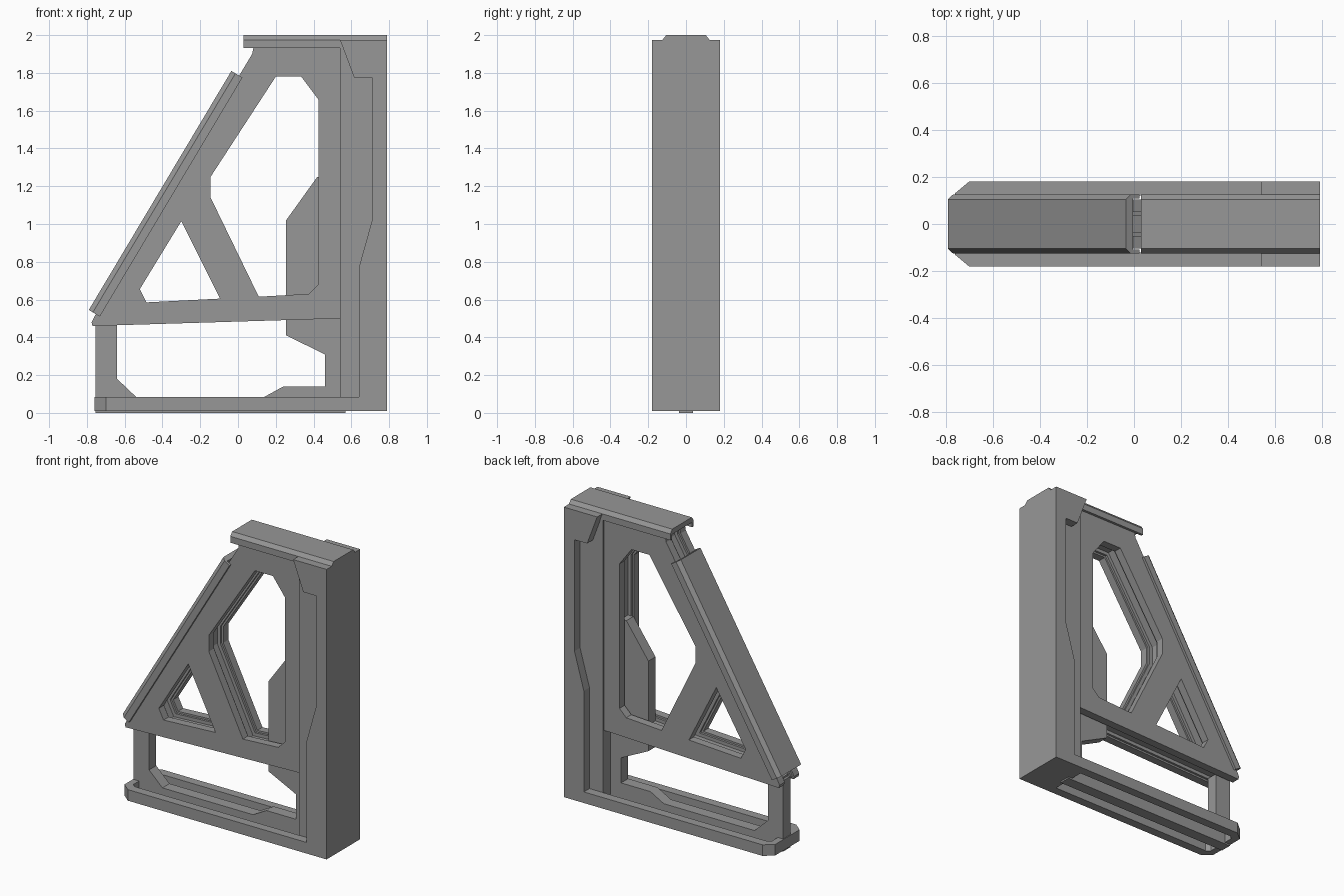
import bpy, bmesh
from mathutils import Vector

if "Cube" in bpy.data.objects:
    bpy.data.objects.remove(bpy.data.objects["Cube"], do_unlink=True)

grey = bpy.data.materials.new("plain grey")
grey.use_nodes = True
grey.diffuse_color = (0.31, 0.31, 0.31, 1)
grey.node_tree.nodes["Principled BSDF"].inputs["Base Color"].default_value = grey.diffuse_color

X, Y, Z = Vector((1, 0, 0)), Vector((0, 1, 0)), Vector((0, 0, 1))


def prism(name, outlines, u, v, w, start, end, origin=Vector()):
    """Extrude outlines (first outer, then holes) drawn in u, v along w."""
    bm = bmesh.new()
    for outline in outlines:
        vs = [bm.verts.new(origin + u * p[0] + v * p[1] + w * start) for p in outline]
        for i, vert in enumerate(vs):
            bm.edges.new((vs[i - 1], vert))
    bmesh.ops.triangle_fill(bm, use_beauty=True, use_dissolve=False, edges=bm.edges[:])
    grown = bmesh.ops.extrude_face_region(bm, geom=bm.faces[:], use_keep_orig=True)
    moved = [g for g in grown["geom"] if isinstance(g, bmesh.types.BMVert)]
    bmesh.ops.translate(bm, verts=moved, vec=w * (end - start))
    bmesh.ops.recalc_face_normals(bm, faces=bm.faces[:])
    mesh = bpy.data.meshes.new(name)
    bm.to_mesh(mesh)
    bm.free()
    mesh.materials.append(grey)
    obj = bpy.data.objects.new(name, mesh)
    bpy.context.collection.objects.link(obj)
    return obj


def grow(outline, d):
    """Offset a closed outline outwards by d (inwards when negative)."""
    pts = [Vector(p) for p in outline]
    n = len(pts)
    area = sum(pts[i - 1].x * pts[i].y - pts[i].x * pts[i - 1].y for i in range(n))
    d = d if area > 0 else -d
    out = []
    for i, p in enumerate(pts):
        a = (p - pts[i - 1]).normalized()
        b = (pts[(i + 1) % n] - p).normalized()
        na, nb = Vector((a.y, -a.x)), Vector((b.y, -b.x))
        out.append(p + (na + nb) * (d / (1 + na.dot(nb))))
    return out


def mirrored(half):
    return half + [(-a, b) for a, b in reversed(half)]


# Truss: two outer plates with a recessed filler between them
truss = [(-0.77, 0.46), (0.54, 0.50), (0.54, 1.95), (0.085, 1.95),
         (0.075, 1.90), (-0.76, 0.51), (-0.775, 0.48)]
small_hole = [(-0.30, 1.015), (-0.52, 0.655), (-0.485, 0.585), (-0.095, 0.605)]
large_hole = [(0.20, 1.78), (0.335, 1.78), (0.425, 1.66), (0.425, 0.68),
              (0.375, 0.63), (0.11, 0.615), (-0.145, 1.14), (-0.145, 1.25)]
holes = [small_hole, large_hole]
for side, s in (("front", -1), ("back", 1)):
    prism(side + "_truss_plate", [truss] + holes, X, Z, Y, s * 0.05, s * 0.105)
    prism(side + "_truss_inner_plate", [grow(truss, -0.012)] + [grow(h, 0.012) for h in holes],
          X, Z, Y, s * 0.035, s * 0.07)
prism("truss_filler", [grow(truss, -0.035)] + [grow(h, 0.035) for h in holes],
      X, Z, Y, -0.04, 0.04)

# Thin core: front strut, centre rail and gusset in one plate
core = [(-0.755, 0), (0.57, 0), (0.57, 1.25), (0.42, 1.25), (0.255, 1.02),
        (0.255, 0.41), (0.46, 0.31), (0.46, 0.14), (0.24, 0.14), (0.14, 0.085),
        (-0.54, 0.085), (-0.64, 0.18), (-0.64, 0.48), (-0.755, 0.48)]
prism("core_plate", [core], X, Z, Y, -0.038, 0.038)

# Base rim with an open middle
rim = mirrored([(0.18, 0.60), (0.18, -0.70), (0.13, -0.76)])
gap = mirrored([(0.12, 0.57), (0.12, -0.69), (0.10, -0.715)])
prism("base_rim", [rim, gap], Y, X, Z, 0.01, 0.085)

# Rear post with raised cheeks
prism("post", [[(0.54, 0.01), (0.79, 0.01), (0.79, 1.975), (0.54, 1.975)]],
      X, Z, Y, -0.12, 0.12)
cheek = [(0.54, 0.01), (0.79, 0.01), (0.79, 1.975), (0.54, 1.975), (0.615, 1.775),
         (0.71, 1.775), (0.71, 1.02), (0.64, 0.77), (0.64, 0.085), (0.54, 0.085)]
for side, s in (("front", -1), ("back", 1)):
    prism(side + "_post_cheek", [cheek], X, Z, Y, s * 0.12, s * 0.18)

# Channel covers over the top and the sloping edge
channel = mirrored([(0.105, 0), (0.125, -0.025), (0.125, -0.068),
                    (0.108, -0.068), (0.108, -0.035)])
prism("top_cover", [channel], Y, Z, X, 0.03, 0.79, Vector((0, 0, 2)))
low, high = Vector((-0.79, 0, 0.545)), Vector((-0.035, 0, 1.81))
along = (high - low).normalized()
prism("slope_cover", [channel], Y, along.cross(Y), along, 0, (high - low).length, low)
